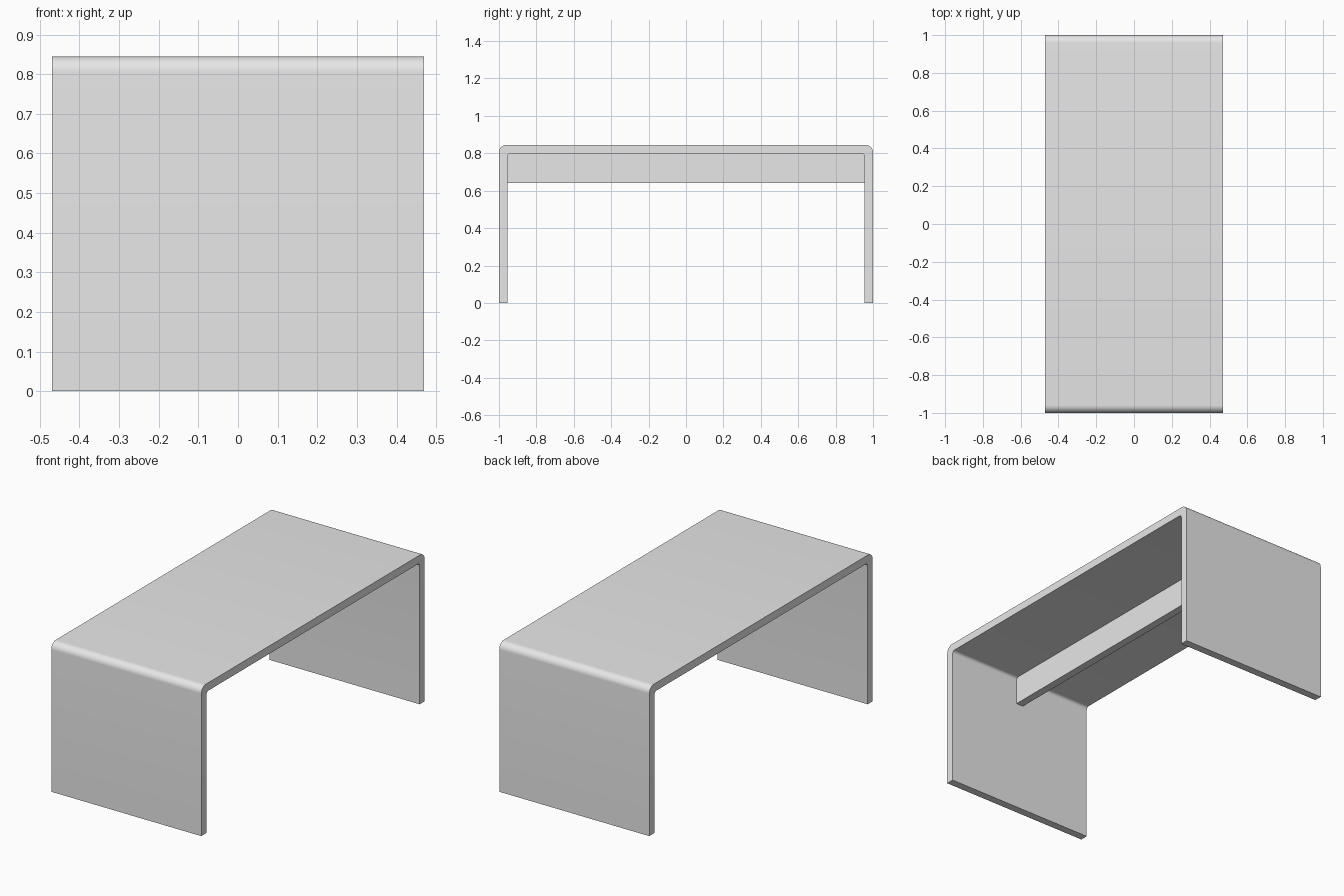
import bpy, math

if "Cube" in bpy.data.objects:
    bpy.data.objects.remove(bpy.data.objects["Cube"])

W, L, H, T = 0.47, 1.0, 0.845, 0.045   # half width, half length, height, sheet thickness
R_OUT, R_IN = 0.04, 0.018              # bend radii

grey = bpy.data.materials.new("light_grey")
grey.diffuse_color = (0.8, 0.8, 0.8, 1)
grey.use_nodes = True
grey.node_tree.nodes["Principled BSDF"].inputs["Base Color"].default_value = grey.diffuse_color


def corner(y, z, r, steps=10):
    """Quarter arc rounding the +y top corner at (y, z)."""
    return [(y - r + r * math.cos(a), z - r + r * math.sin(a))
            for a in (math.pi / 2 * i / steps for i in range(steps + 1))]


def extrude_x(name, profile, half):
    """Extrude a closed (y, z) profile along x."""
    n = len(profile)
    verts = [(x, y, z) for x in (half, -half) for y, z in profile]
    faces = [tuple(range(n)), tuple(range(2 * n - 1, n - 1, -1))]
    faces += [(i, i + n, (i + 1) % n + n, (i + 1) % n) for i in range(n)]
    mesh = bpy.data.meshes.new(name)
    mesh.from_pydata(verts, [], faces)
    mesh.materials.append(grey)
    obj = bpy.data.objects.new(name, mesh)
    bpy.context.collection.objects.link(obj)
    bpy.ops.object.select_all(action='DESELECT')
    obj.select_set(True)
    bpy.context.view_layer.objects.active = obj
    bpy.ops.object.shade_smooth_by_angle(angle=math.radians(30))
    return obj


def mirrored(half_path):
    """Complete a half path across y = 0."""
    return half_path + [(-y, z) for y, z in reversed(half_path)]


# Bent sheet: top and both legs in one piece
outer = mirrored([(L, 0)] + corner(L, H, R_OUT))
inner = mirrored([(L - T, 0)] + corner(L - T, H - T, R_IN))
extrude_x("bent_table_shell", outer + inner[::-1], W)

# Stiffening rail under the top, between the legs
y, top, bottom = L - T, H - T, 0.64
extrude_x("under_rail", [(y, bottom), (y, top), (-y, top), (-y, bottom)], 0.0225)
